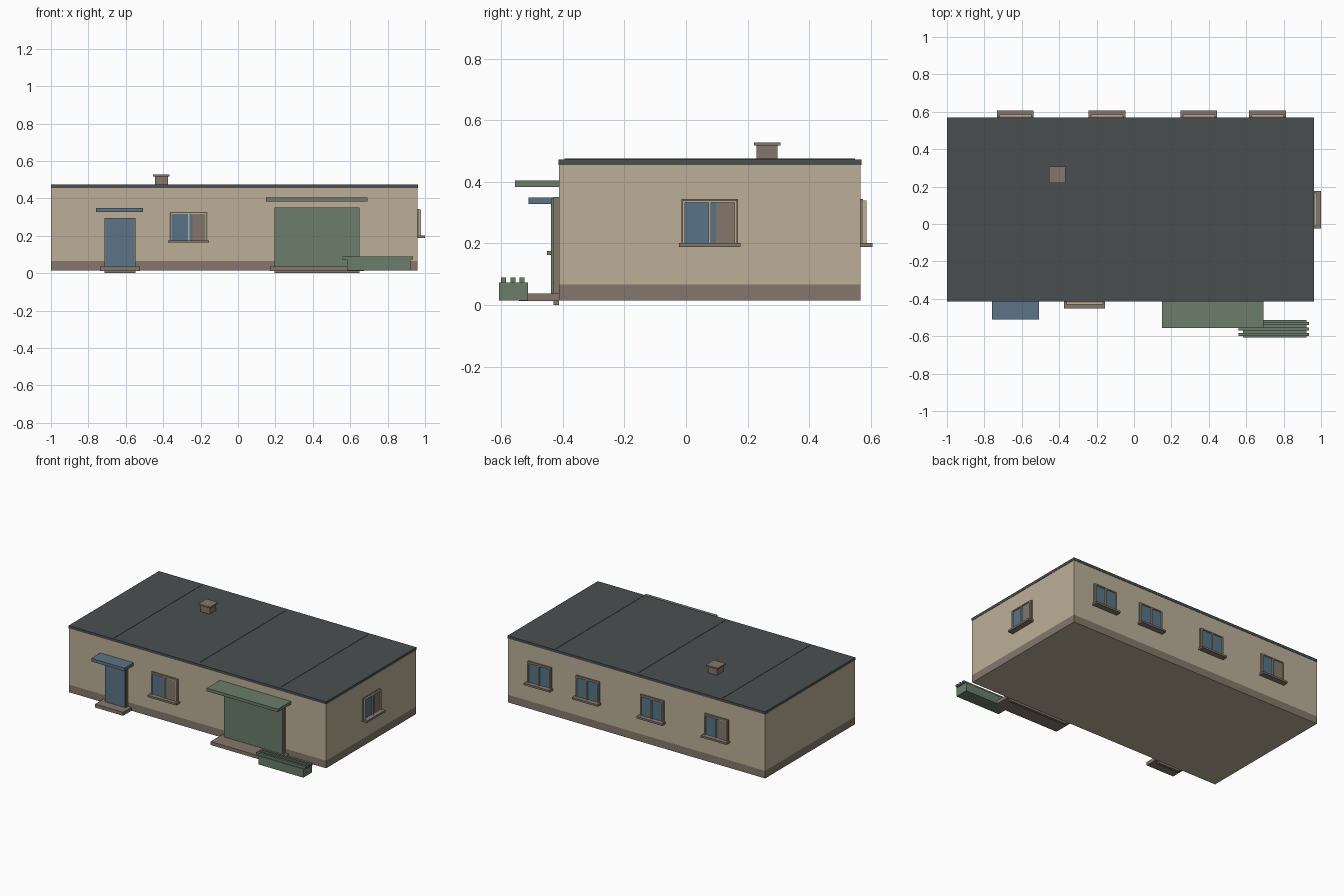
import bpy, bmesh

if "Cube" in bpy.data.objects:
    bpy.data.objects.remove(bpy.data.objects["Cube"])

X0, X1, Y0, Y1 = -1.0, 0.96, -0.412, 0.567   # wall planes
Z0, ZP, ZW, ZR = 0.014, 0.066, 0.455, 0.473  # base, plinth top, wall top, roof top


def mat(name, rgb):
    m = bpy.data.materials.new(name)
    lin = [((c / 255 + 0.055) / 1.055) ** 2.4 for c in rgb]
    m.diffuse_color = (*lin, 1)
    m.use_nodes = True
    m.node_tree.nodes["Principled BSDF"].inputs["Base Color"].default_value = m.diffuse_color
    return m


WALL = mat("beige render", (187, 175, 151))
BROWN = mat("taupe stone", (132, 119, 108))
GREEN = mat("sage green", (107, 125, 107))
BLUE = mat("slate blue", (92, 116, 134))
ROOF = mat("charcoal roofing", (75, 79, 80))
GLASS = mat("window glass", (88, 116, 136))


def box(name, x, y, z, *mats):
    bm = bmesh.new()
    bmesh.ops.create_cube(bm, size=1)
    for v in bm.verts:
        v.co = [r[0] + (c + 0.5) * (r[1] - r[0]) for r, c in zip((x, y, z), v.co)]
    me = bpy.data.meshes.new(name)
    bm.to_mesh(me)
    bm.free()
    ob = bpy.data.objects.new(name, me)
    bpy.context.collection.objects.link(ob)
    for m in mats:
        me.materials.append(m)
    return ob


def on_wall(name, side, u, d, z, m):
    """Box on a wall: u along the wall, d outward from it."""
    if side == "front":
        return box(name, u, (Y0 - d[1], Y0 - d[0]), z, m)
    if side == "back":
        return box(name, u, (Y1 + d[0], Y1 + d[1]), z, m)
    return box(name, (X1 + d[0], X1 + d[1]), u, z, m)


# walls with the plinth band cut in and coloured by height
walls = box("walls", (X0, X1), (Y0, Y1), (Z0, ZW), WALL, BROWN)
bm = bmesh.new()
bm.from_mesh(walls.data)
bmesh.ops.bisect_plane(bm, geom=bm.verts[:] + bm.edges[:] + bm.faces[:],
                       plane_co=(0, 0, ZP), plane_no=(0, 0, 1))
bm.normal_update()
for f in bm.faces:
    f.material_index = int(f.calc_center_median().z < ZP and abs(f.normal.z) < 0.5)
bm.to_mesh(walls.data)
bm.free()

# roof slab with thin seams
box("roof", (X0 - 0.001, X1 + 0.002), (Y0 - 0.002, Y1 + 0.002), (ZW, ZR), ROOF)
for i, x in enumerate((-0.665, -0.02, 0.605)):
    box(f"roof_seam_{i}", (x - 0.003, x + 0.003), (Y0 + 0.018, Y1 - 0.018), (ZR, ZR + 0.002), ROOF)

# chimney
box("chimney", (-0.445, -0.375), (0.229, 0.297), (ZR, 0.518), BROWN)
box("chimney_cap", (-0.455, -0.366), (0.22, 0.307), (0.518, 0.528), BROWN)


def window(tag, side, u0, u1, z0, z1, curtain):
    # surround, glass, beige frame bars, mullion and sill
    e, b = 0.004, 0.011
    mid = (u0 + u1) / 2
    bars = {
        "left": ((u0 + e, u0 + b), (z0 + e, z1 - e)),
        "right": ((u1 - b, u1 - e), (z0 + e, z1 - e)),
        "top": ((u0 + b, u1 - b), (z1 - b, z1 - e)),
        "bottom": ((u0 + b, u1 - b), (z0 + e, z0 + b)),
        "mullion": ((mid - 0.004, mid + 0.004), (z0 + b, z1 - b)),
    }
    on_wall(f"window_surround_{tag}", side, (u0, u1), (0, 0.008), (z0, z1), BROWN)
    on_wall(f"window_glass_{tag}", side, (u0 + b, u1 - b), (0.008, 0.010), (z0 + b, z1 - b), GLASS)
    for k, (u, z) in bars.items():
        on_wall(f"window_frame_{k}_{tag}", side, u, (0.008, 0.018), z, WALL)
    on_wall(f"window_sill_{tag}", side, (u0 - 0.008, u1 + 0.008), (0, 0.039),
            (z0 - 0.002, z0 + 0.011), BROWN)
    if curtain:  # drawn curtain filling most of one pane
        c = (mid + 0.02, u1 - b) if side != "back" else (u0 + b, mid - 0.02)
        on_wall(f"curtain_{tag}", side, c, (0.010, 0.012), (z0 + b, z1 - b), BROWN)


window("front", "front", -0.366, -0.163, 0.165, 0.328, True)
window("side", "right", -0.015, 0.169, 0.190, 0.344, True)
for i, x in enumerate((-0.634, -0.144, 0.347, 0.714)):
    window(f"back_{i}", "back", x - 0.09, x + 0.09, 0.190, 0.344, i == 0)


def doorway(tag, u0, u1, top, canopy_u, canopy_z, canopy_d, step_d, m):
    # surround, door leaf, canopy and step
    on_wall(f"{tag}_surround", "front", (u0, u1), (0, 0.018), (0, top), BROWN)
    on_wall(f"{tag}_leaf", "front", (u0 + 0.005, u1 - 0.005), (0.018, 0.026), (0.03, top - 0.005), m)
    on_wall(f"{tag}_canopy", "front", canopy_u, (0, canopy_d), canopy_z, m)
    on_wall(f"{tag}_step", "front", (u0 - 0.024, u1 + 0.024), (0, step_d), (0.013, 0.037), BROWN)


doorway("entrance", -0.713, -0.548, 0.296, (-0.76, -0.507), (0.328, 0.349), 0.099, 0.09, BLUE)
doorway("garage", 0.195, 0.65, 0.35, (0.15, 0.692), (0.383, 0.404), 0.143, 0.13, GREEN)

# bench: solid base with three seat slats
box("bench_base", (0.583, 0.923), (-0.607, -0.513), (0.014, 0.073), GREEN)
for i, y in enumerate((-0.592, -0.562, -0.532)):
    box(f"bench_slat_{i}", (0.558, 0.936), (y - 0.008, y + 0.008), (0.073, 0.089), GREEN)
